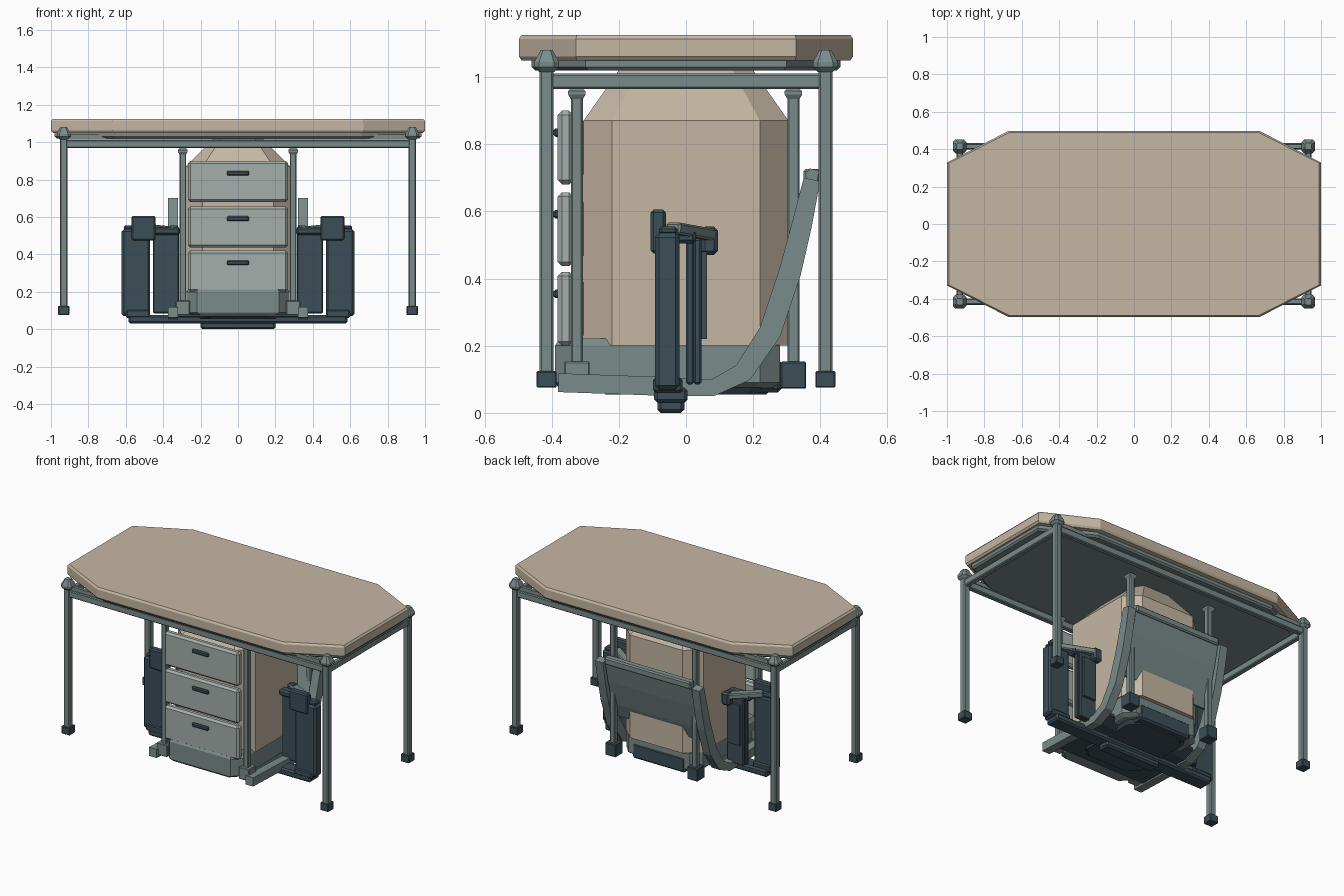
import bpy, bmesh, math
from mathutils import Vector

if "Cube" in bpy.data.objects:
    bpy.data.objects.remove(bpy.data.objects["Cube"])


def colour(name, rgb):
    m = bpy.data.materials.new(name)
    m.diffuse_color = (*rgb, 1)
    m.use_nodes = True
    m.node_tree.nodes["Principled BSDF"].inputs["Base Color"].default_value = m.diffuse_color
    return m


TAN = colour("tan", (0.56, 0.475, 0.37))
TEAL = colour("grey teal", (0.195, 0.262, 0.255))
PALE = colour("pale grey", (0.37, 0.43, 0.405))
DARK = colour("dark slate", (0.045, 0.078, 0.095))


def loft(name, rings, mat, bevel=0):
    """Join equal-sized closed rings of points and cap both ends."""
    bm = bmesh.new()
    vs = [[bm.verts.new(p) for p in r] for r in rings]
    n = len(rings[0])
    for a, b in zip(vs, vs[1:]):
        for i in range(n):
            bm.faces.new((a[i], a[(i + 1) % n], b[(i + 1) % n], b[i]))
    bm.faces.new(vs[0][::-1])
    bm.faces.new(vs[-1])
    bmesh.ops.recalc_face_normals(bm, faces=bm.faces)
    if bevel:
        bmesh.ops.bevel(bm, geom=bm.edges[:], offset=bevel, segments=1, affect='EDGES')
    me = bpy.data.meshes.new(name)
    bm.to_mesh(me)
    bm.free()
    me.materials.append(mat)
    ob = bpy.data.objects.new(name, me)
    bpy.context.collection.objects.link(ob)
    return ob


def rect(hx, hy, z, x=0, y=0):
    return [(x - hx, y - hy, z), (x + hx, y - hy, z), (x + hx, y + hy, z), (x - hx, y + hy, z)]


def octagon(hx, hy, fx, fy, z, y=0):
    """Rectangle with cut corners; fx and fy are the half lengths of the flats."""
    return [(px, py + y, z) for px, py in (
        (-fx, -hy), (fx, -hy), (hx, -fy), (hx, fy), (fx, hy), (-fx, hy), (-hx, fy), (-hx, -fy))]


def box(name, x, y, z, mat, bevel=0.0):
    cx, cy = sum(x) / 2, sum(y) / 2
    hx, hy = (x[1] - x[0]) / 2, (y[1] - y[0]) / 2
    return loft(name, [rect(hx, hy, h, cx, cy) for h in z], mat, bevel)


def sided(name, s, x, y, z, mat, bevel=0.0):
    """Box given for the right, placed on side s."""
    return box(name, sorted((s * x[0], s * x[1])), y, z, mat, bevel)


def beam(name, a, b, w, h, mat, bevel=0.006):
    """Straight bar between two points."""
    a, b = Vector(a), Vector(b)
    d = (b - a).normalized()
    u = d.cross(Vector((0, 0, 1))).normalized() * w / 2
    v = u.cross(d).normalized() * h / 2
    ring = (-u - v, u - v, u + v, v - u)
    return loft(name, [[p + o for o in ring] for p in (a, b)], mat, bevel)


# Table top and the frame plate beneath it
loft("table_top", [octagon(0.99, 0.49, 0.665, 0.325, 1.05), octagon(1, 0.498, 0.67, 0.328, 1.062),
                   octagon(1, 0.498, 0.67, 0.328, 1.113), octagon(0.99, 0.49, 0.665, 0.325, 1.125)], TAN)
loft("top_underplate", [octagon(0.97, 0.45, 0.65, 0.29, 1.02),
                        octagon(0.98, 0.46, 0.66, 0.3, 1.03), octagon(0.98, 0.46, 0.66, 0.3, 1.05)], TEAL)

# Table legs, caps, feet and rails
for sx in (-1, 1):
    for sy in (-1, 1):
        x, y = sx * 0.932, sy * 0.415
        box("table_leg", (x - 0.021, x + 0.021), (y - 0.021, y + 0.021), (0.1, 1.03), TEAL, 0.006)
        box("table_foot", (x - 0.03, x + 0.03), (y - 0.03, y + 0.03), (0.075, 0.125), DARK, 0.004)
        loft("leg_cap", [octagon(a, a, a * 0.6, a * 0.6, z) for a, z in
                         ((0.022, 1.015), (0.037, 1.03), (0.037, 1.045), (0.018, 1.08))], TEAL)
        for v in bpy.context.collection.objects[-1:]:
            v.location = (x, y, 0)
    box("side_rail", (sx * 0.932 - 0.017, sx * 0.932 + 0.017), (-0.415, 0.415), (0.965, 1.01), TEAL, 0.005)
    box("long_rail", (-0.932, 0.932), (sx * 0.415 - 0.017, sx * 0.415 + 0.017), (0.968, 1.012), TEAL, 0.005)
    box("upper_rail", (-0.932, 0.932), (sx * 0.415 - 0.01, sx * 0.415 + 0.01), (1.015, 1.04), TEAL)

# Cabinet body with tapered top
loft("cabinet", [octagon(0.28, 0.305, 0.19, 0.22, 0.2), octagon(0.28, 0.305, 0.19, 0.22, 0.87),
                 octagon(0.13, 0.2, 0.09, 0.14, 1.02)], TAN)

# Cabinet plinth and dark tray under it
loft("plinth", [octagon(0.25, 0.32, 0.2, 0.27, 0.075, -0.06), octagon(0.275, 0.335, 0.22, 0.275, 0.09, -0.055),
                octagon(0.275, 0.335, 0.22, 0.275, 0.2, -0.055), octagon(0.26, 0.32, 0.21, 0.265, 0.222, -0.055)], TEAL)
box("back_tray", (-0.19, 0.19), (0.1, 0.285), (0.06, 0.16), DARK, 0.012)
loft("bottom_tray", [octagon(0.2, 0.24, 0.14, 0.18, 0.055), octagon(0.22, 0.26, 0.16, 0.2, 0.08)], DARK)

# Drawers with handles
for z in (0.2, 0.437, 0.68):
    box("drawer", (-0.268, 0.268), (-0.382, -0.335), (z, z + 0.22), PALE, 0.013)
    box("drawer_slide", (-0.18, 0.18), (-0.34, -0.29), (z + 0.03, z + 0.19), TAN)
    box("drawer_handle", (-0.06, 0.06), (-0.395, -0.375), (z + 0.142, z + 0.167), DARK, 0.006)

# Cabinet posts and feet
for sx in (-1, 1):
    for y, lo in ((-0.325, 0.075), (0.32, 0.072)):
        x = sx * 0.295
        box("post", (x - 0.018, x + 0.018), (y - 0.018, y + 0.018), (0.1, 0.95), TEAL, 0.005)
        loft("post_cap", [rect(a, a, z, x, y) for a, z in
                          ((0.018, 0.935), (0.026, 0.948), (0.026, 0.958), (0.016, 0.968))], TEAL)
        box("post_foot", (x - 0.038, x + 0.038), (y - 0.038, y + 0.038), (lo, 0.153),
            DARK if y > 0 else TEAL, 0.004)

# Chair side rails: bent profile swept from the seat up to the back (y, z, thickness)
path = [(-0.38, 0.09, 0.056), (-0.1, 0.08, 0.056), (0.08, 0.075, 0.05), (0.17, 0.12, 0.06),
        (0.25, 0.24, 0.066), (0.31, 0.42, 0.066), (0.345, 0.56, 0.06), (0.375, 0.695, 0.05)]


def swept(name, pts, x0, x1, mat, thick=None, shift=0):
    rings = []
    for i, (y, z, t) in enumerate(pts):
        a, b = pts[max(i - 1, 0)], pts[min(i + 1, len(pts) - 1)]
        n = Vector((0, a[1] - b[1], b[0] - a[0])).normalized()
        c, h = Vector((0, y, z)) + n * shift, (thick or t) / 2
        rings.append([c + n * s * h + Vector((x, 0, 0))
                      for x, s in ((x0, -1), (x1, -1), (x1, 1), (x0, 1))])
    return loft(name, rings, mat)


for s in (-1, 1):
    swept("chair_rail", path, s * 0.32, s * 0.375, TEAL)

# Chair back and seat panels
back = [(0.265, 0.31, 0), (0.3, 0.4, 0), (0.345, 0.56, 0), (0.382, 0.725, 0)]
swept("chair_back", back, -0.31, 0.31, TEAL, 0.03)
box("back_top_edge", (-0.31, 0.31), (0.35, 0.4), (0.68, 0.727), TEAL, 0.008)
swept("chair_seat", [(-0.3, 0.08, 0), (0.08, 0.072, 0), (0.15, 0.1, 0)], -0.33, 0.33, DARK, 0.025)

# Cross beam and floor block
box("cross_beam", (-0.585, 0.585), (-0.095, 0.005), (0.03, 0.075), DARK, 0.01)
box("floor_block", (-0.2, 0.2), (-0.085, -0.005), (0.0, 0.04), DARK, 0.01)
for s in (-1, 1):
    # Armrest panels
    sided("outer_arm_panel", s, (0.47, 0.622), (-0.092, -0.02), (0.07, 0.535), DARK, 0.012)
    sided("inner_arm_panel", s, (0.315, 0.455), (0.0, 0.024), (0.085, 0.52), DARK, 0.006)
    sided("inner_arm_backing", s, (0.325, 0.445), (0.022, 0.046), (0.085, 0.52), DARK, 0.006)
    sided("arm_back_plate", s, (0.34, 0.43), (0.046, 0.062), (0.22, 0.48), DARK)
    sided("arm_top", s, (0.455, 0.61), (-0.08, -0.025), (0.53, 0.555), DARK, 0.008)
    sided("arm_shelf", s, (0.31, 0.48), (-0.03, 0.03), (0.505, 0.545), DARK, 0.01)
    # Arm block and link with clamp
    sided("arm_block", s, (0.44, 0.57), (-0.105, -0.06), (0.475, 0.605), DARK, 0.008)
    beam("arm_link", (s * 0.53, -0.04, 0.55), (s * 0.35, 0.07, 0.53), 0.05, 0.035, TEAL)
    sided("arm_clamp", s, (0.315, 0.375), (0.045, 0.095), (0.47, 0.555), DARK, 0.012)
    sided("beam_bracket", s, (0.47, 0.6), (-0.098, -0.01), (0.06, 0.105), DARK, 0.008)
